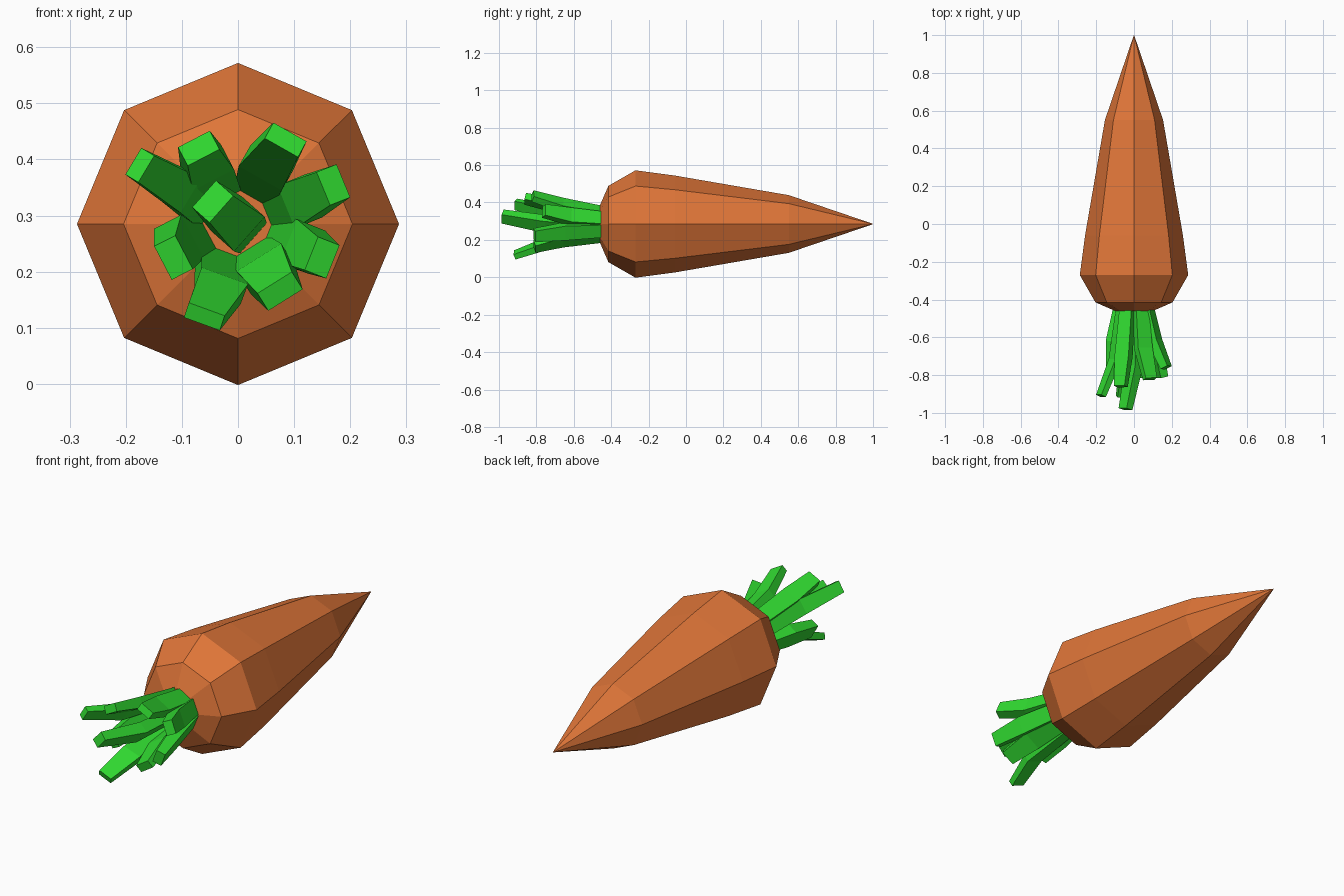
import bpy, bmesh
from math import cos, sin, pi
from mathutils import Vector

if "Cube" in bpy.data.objects:
    bpy.data.objects.remove(bpy.data.objects["Cube"])

CZ = 0.285


def material(name, color):
    m = bpy.data.materials.new(name)
    m.diffuse_color = (*color, 1)
    m.use_nodes = True
    m.node_tree.nodes["Principled BSDF"].inputs["Base Color"].default_value = m.diffuse_color
    return m


def loft(name, rings, mat):
    """Skin rings of equal point count and close both ends."""
    bm = bmesh.new()
    loops = [[bm.verts.new(p) for p in ring] for ring in rings]
    n = len(loops[0])
    for a, b in zip(loops, loops[1:]):
        for i in range(n):
            j = (i + 1) % n
            bm.faces.new((a[i], a[j], b[j], b[i]))
    bm.faces.new(loops[0])
    bm.faces.new(loops[-1])
    bmesh.ops.remove_doubles(bm, verts=bm.verts, dist=1e-5)
    bmesh.ops.recalc_face_normals(bm, faces=bm.faces)
    me = bpy.data.meshes.new(name)
    bm.to_mesh(me)
    bm.free()
    ob = bpy.data.objects.new(name, me)
    bpy.context.collection.objects.link(ob)
    me.materials.append(mat)
    return ob


orange = material("orange", (0.74, 0.18, 0.04))
green = material("green", (0.03, 0.70, 0.03))

# Eight-sided root: (y, radius)
profile = [(-0.46, 0.10), (-0.415, 0.204), (-0.27, 0.287), (-0.06, 0.259),
           (0.55, 0.154), (1.0, 0.0008)]
loft("carrot_root",
     [[(r * cos(i * pi / 4), y, CZ + r * sin(i * pi / 4)) for i in range(8)]
      for y, r in profile], orange)

# Leaf stalks: base (x, z), middle (x, y, z), tip (x, y, z), width, thickness
stalks = [
    ((-0.065, 0.31), (-0.10, -0.72, 0.345), (-0.175, -0.91, 0.39), 0.065, 0.035),
    ((-0.035, 0.345), (-0.055, -0.70, 0.385), (-0.07, -0.86, 0.42), 0.075, 0.045),
    ((0.035, 0.345), (0.05, -0.66, 0.385), (0.085, -0.82, 0.435), 0.08, 0.04),
    ((0.07, 0.31), (0.11, -0.62, 0.325), (0.17, -0.76, 0.355), 0.075, 0.05),
    ((0.07, 0.255), (0.115, -0.65, 0.245), (0.15, -0.81, 0.225), 0.075, 0.05),
    ((0.03, 0.225), (0.05, -0.66, 0.205), (0.075, -0.81, 0.165), 0.085, 0.045),
    ((-0.035, 0.225), (-0.03, -0.76, 0.175), (-0.06, -0.915, 0.12), 0.08, 0.035),
    ((-0.07, 0.255), (-0.105, -0.62, 0.25), (-0.115, -0.78, 0.225), 0.08, 0.05),
    ((0.01, 0.275), (0.0, -0.75, 0.285), (-0.045, -0.98, 0.325), 0.075, 0.05),
]
for k, (b, m, t, w, th) in enumerate(stalks):
    base, mid, tip = Vector((b[0], -0.44, b[1])), Vector(m), Vector(t)
    out = Vector((t[0], 0, t[2] - CZ)).normalized()
    rings = []
    for c, d, s in ((base, mid - base, 0.95), (mid, tip - base, 1.1),
                    (tip, tip - mid, 0.85)):
        d = d.normalized()
        side = d.cross(out).normalized()
        up = side.cross(d)
        rings.append([c + side * (u * w * s / 2) + up * (v * th * s / 2)
                      for u, v in ((-1, -1), (1, -1), (1, 1), (-1, 1))])
    loft(f"leaf_stalk_{k + 1}", rings, green)
